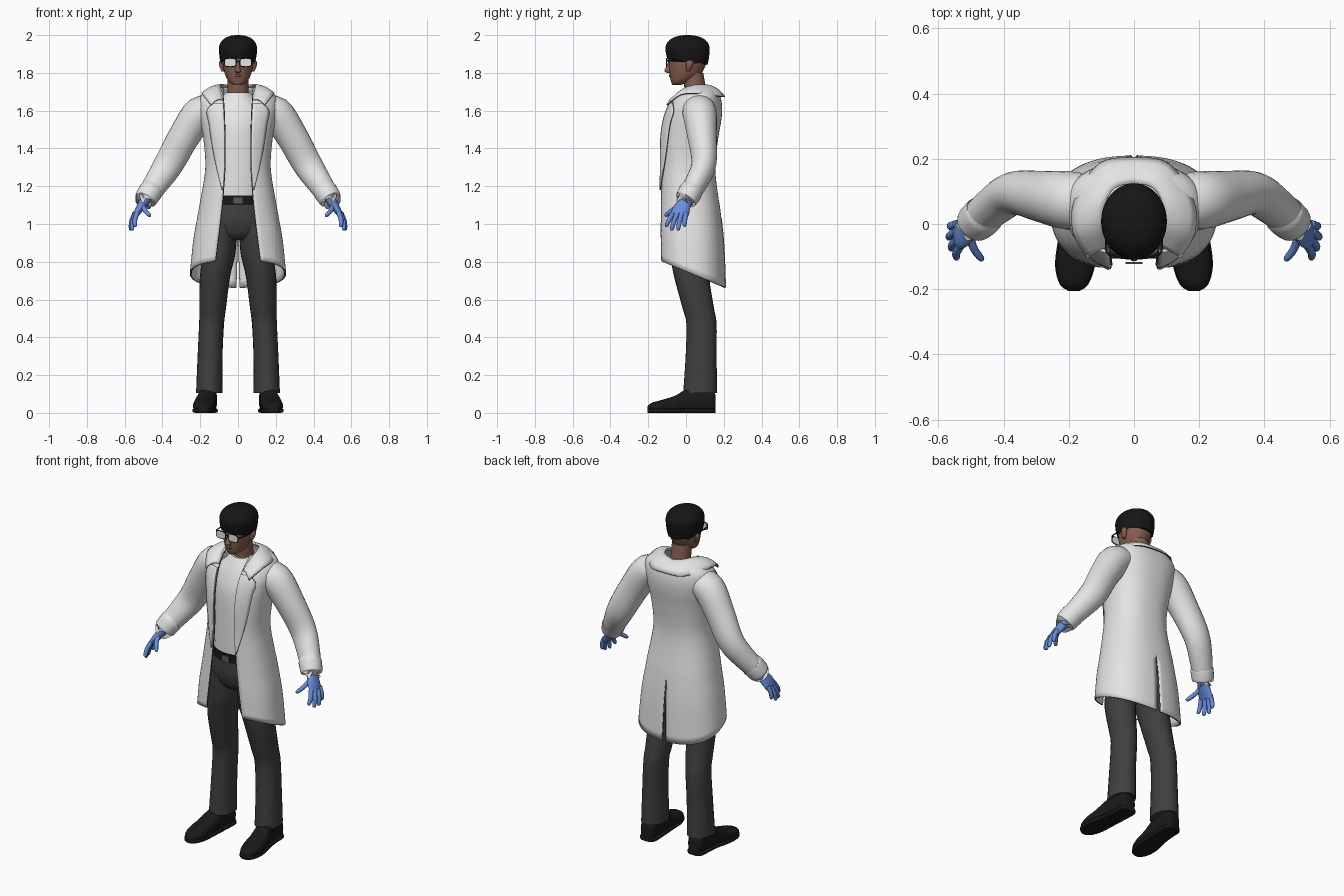
import bpy, bmesh, math
from mathutils import Vector

if "Cube" in bpy.data.objects:
    bpy.data.objects.remove(bpy.data.objects["Cube"])


def material(name, r, g, b):
    m = bpy.data.materials.new(name)
    m.use_nodes = True
    m.diffuse_color = (r, g, b, 1)
    m.node_tree.nodes["Principled BSDF"].inputs["Base Color"].default_value = (r, g, b, 1)
    return m


WHITE = material("coat white", .78, .78, .78)
SHIRT = material("shirt white", .8, .8, .8)
TRIM = material("seam grey", .1, .1, .1)
SKIN = material("brown skin", .24, .115, .08)
LIP = material("lip brown", .17, .07, .055)
BLACK = material("hair black", .008, .008, .008)
GREY = material("trouser grey", .05, .05, .05)
SHOE = material("leather black", .01, .01, .01)
BLUE = material("glove blue", .13, .27, .7)
LENS = material("lens white", .8, .82, .84)
X, Y, Z = Vector((1, 0, 0)), Vector((0, 1, 0)), Vector((0, 0, 1))
made = []


def refine(st, n=4):
    """Catmull-Rom interpolation of station tuples."""
    out = []
    for i in range(len(st) - 1):
        a, b, c, d = st[max(i - 1, 0)], st[i], st[i + 1], st[min(i + 2, len(st) - 1)]
        for k in range(n):
            t = k / n
            out.append(tuple(q + .5 * t * (r - p + t * (2*p - 5*q + 4*r - s + t * (3*(q - r) + s - p)))
                             for p, q, r, s in zip(a, b, c, d)))
    return out + [tuple(st[-1])]


def skin(name, rings, mat, closed=True, mirror=False, thick=0):
    """Bridge rows of points into one surface."""
    bm = bmesh.new()
    vs = [[bm.verts.new(p) for p in r] for r in rings]
    n = len(vs[0])
    for a, b in zip(vs, vs[1:]):
        for j in range(n if closed else n - 1):
            k = (j + 1) % n
            bm.faces.new((a[j], a[k], b[k], b[j]))
    if closed:
        bm.faces.new(vs[0])
        bm.faces.new(vs[-1])
    bmesh.ops.recalc_face_normals(bm, faces=bm.faces)
    me = bpy.data.meshes.new(name)
    bm.to_mesh(me)
    bm.free()
    me.materials.append(mat)
    ob = bpy.data.objects.new(name, me)
    bpy.context.collection.objects.link(ob)
    if mirror:
        ob.modifiers.new("Mirror", 'MIRROR')
    if thick:
        s = ob.modifiers.new("Solidify", 'SOLIDIFY')
        s.thickness, s.offset = thick, 0
    made.append(ob)
    return ob


def power(v, p):
    return math.copysign(abs(v) ** p, v)


def tube(name, st, mat, axis=None, ref=X, mirror=False, p=1, sides=24, n=4):
    """Loft of (x, y, z, radius along ref, other radius) stations."""
    st = refine(st, n)
    rings = []
    for i, s in enumerate(st):
        c = Vector(s[:3])
        d = axis or (Vector(st[min(i + 1, len(st) - 1)][:3]) - Vector(st[max(i - 1, 0)][:3])).normalized()
        u = (ref - d * ref.dot(d)).normalized()
        v = d.cross(u)
        ang = [2 * math.pi * k / sides for k in range(sides)]
        rings.append([c + u * s[3] * power(math.cos(a), p) + v * s[4] * power(math.sin(a), p) for a in ang])
    return skin(name, rings, mat, mirror=mirror)


def cord(name, pts, mat, r=.003, both=True, loop=False):
    """Thin round line along points, repeated on the other side."""
    cu = bpy.data.curves.new(name, 'CURVE')
    cu.dimensions, cu.bevel_depth, cu.bevel_resolution = '3D', r, 1
    for sx in ((1, -1) if both else (1,)):
        sp = cu.splines.new('POLY')
        sp.points.add(len(pts) - 1)
        for q, co in zip(sp.points, pts):
            q.co = (co[0] * sx, co[1], co[2], 1)
        sp.use_cyclic_u = loop
    cu.materials.append(mat)
    bpy.context.collection.objects.link(bpy.data.objects.new(name, cu))


# Coat body: z, half width, front y, back y, half opening
P = .85
ROWS = refine([(.81, .25, -.14, .205, .12), (.95, .232, -.14, .197, .102), (1.05, .21, -.138, .183, .09),
               (1.15, .19, -.136, .165, .08), (1.3, .168, -.132, .15, .07), (1.45, .178, -.13, .165, .07),
               (1.55, .195, -.115, .182, .072), (1.62, .205, -.09, .186, .075), (1.68, .19, -.05, .176, .08),
               (1.72, .12, -.01, .155, .08)])
coat = []
for z, rx, yf, yb, gap in ROWS:
    a0 = math.asin((gap / rx) ** (1 / P))
    row = []
    for j in range(29):
        a = a0 + (math.pi - a0) * j / 28
        x = rx * max(math.sin(a), 0) ** P
        y = (yf + yb) / 2 - (yb - yf) / 2 * power(math.cos(a), P)
        if j == 28:
            x = max(0, (1.05 - z) * .045)          # back vent
        drop = min(1, max(0, (1.1 - z) / .29)) * .145
        row.append(Vector((x, y, z - drop * (y - yf) / (yb - yf))))
    coat.append(row)
skin("coat_body", coat, WHITE, closed=False, mirror=True, thick=.01)
cord("coat_hem_seam", coat[0], TRIM)
cord("coat_front_seam", [r[0] for r in coat], TRIM, .004)
cord("coat_vent_seam", [r[-1] + Y * .004 for r in coat[:9]], TRIM)


def on_coat(x, z):
    """Point just in front of the coat."""
    for a, b in zip(ROWS, ROWS[1:]):
        if a[0] <= z <= b[0]:
            t = (z - a[0]) / (b[0] - a[0])
            rx, yf, yb = (a[k] + t * (b[k] - a[k]) for k in (1, 2, 3))
            s = min(1, (x / rx) ** (1 / P))
            return Vector((x, (yf + yb) / 2 - (yb - yf) / 2 * (1 - s * s) ** (P / 2) - .011, z))


# Lapels and folded collar
lapel = []
for z, xi, xo in refine([(1.18, .078, .082), (1.3, .071, .112), (1.42, .07, .136), (1.53, .072, .152),
                         (1.6, .075, .163), (1.64, .078, .125)]):
    lapel.append([on_coat(xi + (xo - xi) * k / 6, z) for k in range(7)])
skin("lapel", lapel, WHITE, closed=False, mirror=True, thick=.007)
cord("lapel_seam", [r[-1] for r in lapel], TRIM)
collar = []
for s in refine([(0, .125, 1.725, 0, .203, 1.675), (.06, .11, 1.735, .105, .185, 1.675),
                 (.092, .05, 1.735, .18, .075, 1.69), (.09, -.01, 1.71, .185, -.025, 1.685),
                 (.08, -.065, 1.655, .142, -.1, 1.63)]):
    a, b = Vector(s[:3]), Vector(s[3:])
    collar.append([a.lerp(b, k / 5) + Z * .014 * math.sin(math.pi * k / 5) for k in range(6)])
skin("coat_collar", collar, WHITE, closed=False, mirror=True, thick=.008)
cord("collar_seam", [r[-1] for r in collar], TRIM)

# Sleeves and cuffs
tube("sleeve", [(.12, .065, 1.6, .08, .07), (.2, .072, 1.588, .09, .088), (.285, .085, 1.465, .078, .083),
                (.365, .095, 1.32, .066, .078), (.43, .055, 1.22, .06, .067), (.485, .006, 1.14, .054, .056)],
     WHITE, ref=Y, mirror=True)
tube("sleeve_cuff", [(.458, .03, 1.18, .058, .06), (.462, .026, 1.174, .063, .064),
                     (.488, .003, 1.133, .06, .06), (.491, 0, 1.128, .053, .053)], WHITE, ref=Y, mirror=True)

# Gloved hands
tube("glove_palm", [(.482, .005, 1.145, .036, .03), (.502, -.008, 1.11, .037, .025),
                    (.525, -.026, 1.075, .047, .02), (.543, -.034, 1.045, .045, .014)], BLUE, ref=Y, mirror=True)
for nm, a, b in (("index", (.533, -.067, 1.06), (.546, -.107, .985)), ("middle", (.542, -.047, 1.055), (.562, -.078, .966)),
                 ("ring", (.546, -.023, 1.055), (.57, -.043, .966)), ("little", (.544, 0, 1.06), (.566, -.008, .985)),
                 ("thumb", (.505, -.035, 1.1), (.466, -.112, 1.042))):
    a, b = Vector(a), Vector(b)
    mid = a.lerp(b, .5) + Vector((.006, -.002, 0))
    end = b + (a - b).normalized() * .008
    tube("glove_" + nm, [(*a, .013, .013), (*mid, .0125, .0125), (*end, .01, .01), (*b, .003, .003)],
         BLUE, ref=Y, mirror=True, sides=12, n=3)

# Shirt, belt and trousers
tube("shirt", [(0, .01, 1.13, .148, .113), (0, .01, 1.3, .14, .115), (0, .028, 1.5, .15, .128),
               (0, .042, 1.6, .15, .112), (0, .05, 1.66, .1, .09), (0, .05, 1.695, .064, .068)], SHIRT, Z)
tube("belt", [(0, .01, 1.1, .152, .12), (0, .01, 1.15, .152, .12)], SHOE, Z, n=1)
tube("belt_buckle", [(0, -.116, 1.125, .026, .019), (0, -.122, 1.125, .026, .019)], TRIM, Y, p=.3, n=1)
tube("trouser_hips", [(0, .015, .915, .1, .07), (0, .015, .95, .15, .105), (0, .012, 1.02, .164, .122),
                      (0, .01, 1.11, .15, .117)], GREY, Z)
tube("trouser_leg", [(.085, .018, 1, .078, .115), (.098, .022, .85, .085, .108), (.122, .03, .72, .08, .093),
                     (.134, .066, .55, .07, .083), (.14, .082, .47, .066, .08), (.148, .08, .3, .066, .082),
                     (.152, .075, .105, .07, .09)], GREY, Z, mirror=True)

# Shoes: y, centre x, half width, height
LAST = [(-.205, .184, .014, .03), (-.185, .184, .04, .05), (-.13, .181, .057, .066), (-.06, .175, .056, .088),
        (0, .166, .05, .122), (.07, .16, .048, .14), (.135, .158, .046, .12), (.157, .158, .03, .09)]
tube("shoe_upper", [(x, y, h / 2 + .002, w, h / 2) for y, x, w, h in LAST], SHOE, Y, mirror=True, p=.75)
tube("shoe_sole", [(x, y, .012, w + .004, .012) for y, x, w, h in LAST], SHOE, Y, mirror=True, p=.4)

# Head
tube("head", [(0, -.048, 1.737, .022, .024), (0, -.034, 1.75, .044, .044), (0, -.008, 1.78, .064, .077),
              (0, .003, 1.82, .077, .092), (0, .008, 1.86, .083, .101), (0, .01, 1.92, .085, .103),
              (0, .01, 1.97, .05, .07)], SKIN, Z)
tube("neck", [(0, .058, 1.66, .062, .064), (0, .05, 1.71, .056, .057), (0, .035, 1.8, .056, .057)], SKIN, Z)
tube("nose", [(0, -.088, 1.86, .007, .007), (0, -.093, 1.83, .01, .013), (0, -.096, 1.81, .017, .019),
              (0, -.09, 1.8, .01, .01)], SKIN, Z, sides=12)
tube("lips", [(-.026, -.075, 1.784, .003, .003), (0, -.084, 1.785, .007, .008), (.026, -.075, 1.784, .003, .003)],
     LIP, X, ref=Y, sides=10)
tube("ear", [(.078, .012, 1.808, .008, .008), (.085, .016, 1.83, .012, .017), (.088, .02, 1.855, .012, .02),
             (.084, .02, 1.872, .006, .01)], SKIN, Z, mirror=True, sides=12)

# Hair: dome whose lower edge falls from fringe to nape
hair = []
for i in range(15):
    t = i / 14
    ring = []
    for k in range(48):
        a = 2 * math.pi * k / 48
        low = 1.86 - .035 * math.cos(a) + .005 * math.sin(9 * a)
        f = math.sin(math.pi / 2 * min(1, t * 1.45)) ** .85
        top = 1 - math.cos(math.pi / 2 * min(1, t * 1.45))
        z = 2 - .07 * top if t < .69 else 1.93 - (1.93 - low) * (t - .69) / .31
        f = max(.04, f) - (.09 * ((t - .69) / .31) ** 2 if t > .69 else 0)
        ring.append(Vector((.101 * f * math.sin(a), .008 - .117 * f * math.cos(a), z)))
    # front is the negative y side: raise it, lower the nape
    for q in ring:
        if t > .69:
            q.z -= (t - .69) / .31 * (q.y * .33 + .035 * (q.y - .008) / .117 * .15)
            q.z += (t - .69) / .31 * (.07 * max(0, -q.y) / .117 - .03 * max(0, q.y) / .117) * .2
            q.z = min(q.z, 1.93 - .03 * (t - .69) / .31)
    hair.append(ring)
skin("hair", hair, BLACK)

# Glasses
tube("glasses_lens", [(.041, -.1, 1.855, .029, .02), (.041, -.106, 1.855, .029, .02)], LENS, Y, mirror=True, p=.6, n=1)
rim = [(.041 + .03 * power(math.cos(a), .6), -.103, 1.855 + .021 * power(math.sin(a), .6))
       for a in (2 * math.pi * k / 24 for k in range(24))]
cord("glasses_rim", rim, BLACK, .0035, loop=True)
cord("glasses_arm", [(.07, -.102, 1.864), (.084, -.085, 1.864), (.09, .02, 1.864)], BLACK, .0035)
cord("glasses_bridge", [(-.013, -.104, 1.86), (.013, -.104, 1.86)], BLACK, .0035, both=False)

bpy.ops.object.select_all(action='DESELECT')
for ob in made:
    ob.select_set(True)
bpy.context.view_layer.objects.active = made[0]
bpy.ops.object.shade_smooth_by_angle(angle=math.radians(45))
